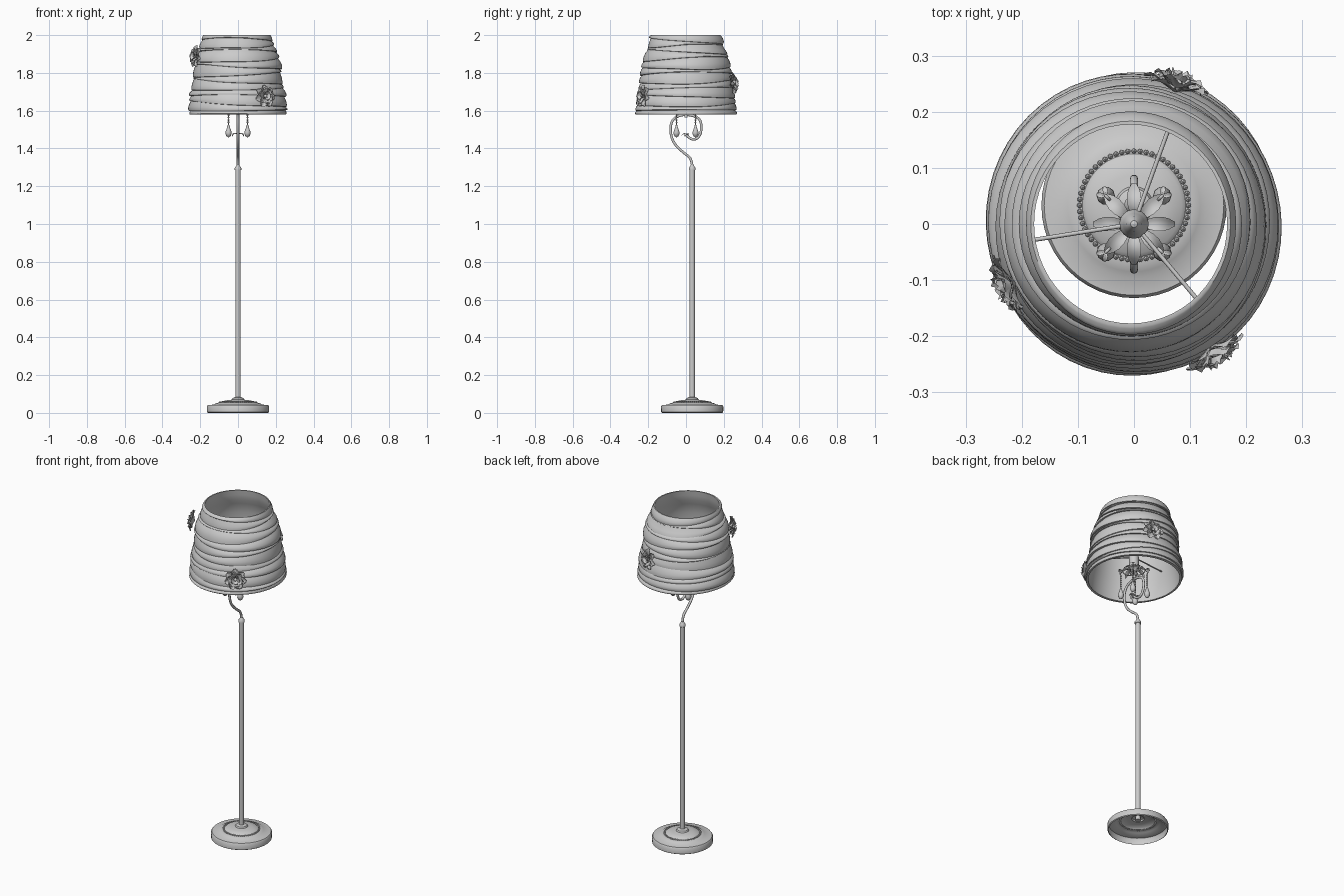
import bpy, bmesh, math, random
from math import sin, cos, pi
from mathutils import Matrix, Vector

if "Cube" in bpy.data.objects:
    bpy.data.objects.remove(bpy.data.objects["Cube"])

random.seed(4)
BASE_Y = 0.033


def finish(bm, name, angle=40):
    bmesh.ops.recalc_face_normals(bm, faces=bm.faces)
    me = bpy.data.meshes.new(name)
    bm.to_mesh(me)
    bm.free()
    ob = bpy.data.objects.new(name, me)
    bpy.context.collection.objects.link(ob)
    smooth(ob, angle)
    return ob


def smooth(ob, angle=40):
    bpy.ops.object.select_all(action='DESELECT')
    ob.select_set(True)
    bpy.context.view_layer.objects.active = ob
    bpy.ops.object.shade_smooth_by_angle(angle=math.radians(angle))


def skin_rows(bm, rows):
    """Bridge closed rings of points."""
    rings = [[bm.verts.new(p) for p in r] for r in rows]
    n = len(rings[0])
    for a, b in zip(rings, rings[1:]):
        for i in range(n):
            j = (i + 1) % n
            bm.faces.new((a[i], a[j], b[j], b[i]))
    return rings


def lathe(name, profile, x=0, y=0, segs=32):
    bm = bmesh.new()
    skin_rows(bm, [[(x + r * cos(2 * pi * i / segs), y + r * sin(2 * pi * i / segs), z)
                    for i in range(segs)] for r, z in profile])
    return finish(bm, name)


def tube(name, pts, radius):
    cu = bpy.data.curves.new(name, 'CURVE')
    cu.dimensions = '3D'
    cu.bevel_depth, cu.bevel_resolution, cu.use_fill_caps = radius, 3, True
    sp = cu.splines.new('NURBS')
    sp.points.add(len(pts) - 1)
    for p, c in zip(sp.points, pts):
        p.co = (*c, 1)
    sp.use_endpoint_u, sp.order_u, sp.resolution_u = True, 3, 6
    ob = bpy.data.objects.new(name, cu)
    bpy.context.collection.objects.link(ob)
    bpy.ops.object.select_all(action='DESELECT')
    ob.select_set(True)
    bpy.context.view_layer.objects.active = ob
    bpy.ops.object.convert(target='MESH')
    smooth(bpy.context.object)


def leaf(bm, mat, path, width, cup=0.3, ruffle=0.0):
    """Leaf or petal blade following (out, up) points, widest past the middle."""
    grid, n = [], len(path) - 1
    for k, (o, u) in enumerate(path):
        w = width * (0.12 + 0.88 * sin(pi * (0.04 + 0.9 * k / n) ** 1.1))
        row = []
        for s in (-1, -0.5, 0, 0.5, 1):
            wave = ruffle * sin(s * 5 + k) * k / n
            row.append(bm.verts.new(mat @ Vector((o, s * w, u + cup * w * s * s + wave))))
        grid.append(row)
    for a, b in zip(grid, grid[1:]):
        for i in range(4):
            bm.faces.new((a[i], a[i + 1], b[i + 1], b[i]))


# Hollow stepped base
lathe("base", [(.158, 0), (.164, .004), (.165, .034), (.16, .041), (.128, .044), (.118, .05),
               (.104, .054), (.092, .055), (.085, .062), (.055, .067), (.034, .07),
               (.03, .078), (.018, .083), (.014, .083)], y=BASE_Y, segs=48)

# Beaded ring on the base
bm = bmesh.new()
for i in range(56):
    a = 2 * pi * i / 56
    bmesh.ops.create_icosphere(bm, subdivisions=1, radius=.0052, matrix=Matrix.Translation(
        (.097 * cos(a), BASE_Y + .097 * sin(a), .056)))
finish(bm, "base_bead_ring")

# Pole with top collar
lathe("pole", [(.0, .06), (.0145, .06), (.0145, 1.285), (.0175, 1.287), (.0175, 1.297),
               (.012, 1.305), (.007, 1.315), (0, 1.315)], y=BASE_Y, segs=24)

# Scrolled neck, and stem carrying the socket
neck = [(.033, 1.3), (.032, 1.345), (-.01, 1.375), (-.06, 1.42), (-.083, 1.475), (-.08, 1.545),
        (-.035, 1.578), (.03, 1.578), (.078, 1.555), (.083, 1.495), (.065, 1.452),
        (.025, 1.445), (.0, 1.472)]
tube("scroll_neck", [(0, y, z) for y, z in neck], .007)
lathe("socket", [(0, 1.565), (.009, 1.565), (.009, 1.60), (.022, 1.612), (.012, 1.625), (.018, 1.64),
                 (.026, 1.65), (.026, 1.715), (.022, 1.725), (.019, 1.735), (.014, 1.76),
                 (.006, 1.775), (0, 1.777)], segs=24)

# Small leaf pair at the scroll tip
bm = bmesh.new()
for a in (-2.6, -1.57, -.55):
    leaf(bm, Matrix.Translation((0, .012, 1.468)) @ Matrix.Rotation(a, 4, 'Z'),
         [(0, 0), (.01, .008), (.02, .01), (.03, .006), (.036, -.004)], .012)
finish(bm, "scroll_tip_leaves")

# Leaf rosette below the socket
bm = bmesh.new()
for i in range(8):
    leaf(bm, Matrix.Translation((0, 0, 1.625)) @ Matrix.Rotation(i * pi / 4, 4, 'Z'),
         [(.01, 0), (.022, .012), (.036, .018), (.05, .015), (.062, .006), (.073, -.01)], .013)
finish(bm, "leaf_rosette")

# Four curled arms with strung crystal drops
for k in range(4):
    a = pi / 4 + k * pi / 2
    c, s = cos(a), sin(a)
    tube("crystal_arm", [(r * c, r * s, z) for r, z in
                         [(.01, 1.605), (.03, 1.60), (.055, 1.615), (.065, 1.64), (.076, 1.635),
                          (.076, 1.612), (.07, 1.606)]], .0028)
    bm = bmesh.new()
    for d in (-.6, .6):
        leaf(bm, Matrix.Translation((.07 * c, .07 * s, 1.637)) @ Matrix.Rotation(a + d, 4, 'Z'),
             [(0, 0), (.007, .003), (.013, .001), (.018, -.005)], .005)
    finish(bm, "crystal_arm_leaves")
    prof = [(0, 1.607)]
    for b in range(6):
        z = 1.607 - b * .0125
        prof += [(.004, z - .003), (.0052, z - .006), (.004, z - .009), (.0012, z - .0125)]
    prof += [(.004, 1.525), (.009, 1.507), (.016, 1.488), (.0165, 1.477), (.011, 1.465), (0, 1.458)]
    lathe("crystal_drop", prof, .071 * c, .071 * s, 10)

# Three spokes holding the shade
for deg in (70, 189, -50):
    a = math.radians(deg)
    tube("shade_spoke", [(r * cos(a), r * sin(a), z) for r, z in
                         [(.01, 1.715), (.12, 1.72), (.228, 1.725)]], .0038)

# Draped shade: overlapping tilted fabric bands outside, smooth lining inside
CURVE = [(1.58, .25), (1.61, .252), (1.66, .248), (1.75, .232), (1.85, .220), (1.9, .208),
         (1.93, .191), (1.96, .184), (2.0, .178)]


def shade_radius(z):
    for (z0, r0), (z1, r1) in zip(CURVE, CURVE[1:]):
        if z <= z1:
            return r0 + (r1 - r0) * (z - z0) / (z1 - z0)
    return CURVE[-1][1]


def shade_point(a, z, d):
    r = shade_radius(z) + d
    return ((r * cos(a)) - .006 * (z - 1.58) / .42, r * sin(a) * 1.03, z)


SEGS = 56
ANG = [2 * pi * i / SEGS for i in range(SEGS)]
levels = [1.58, 1.60, 1.635, 1.675, 1.715, 1.755, 1.79, 1.83, 1.87, 1.91, 1.94, 1.97, 2.0]
tilts = [(random.uniform(.007, .016), random.uniform(0, 2 * pi), random.uniform(0, .003)) for _ in levels]
tilts[0] = tilts[-1] = (0, 0, 0)
tilts[1] = (.003, 1, 0)


def edge(k, a):
    amp, ph, rip = tilts[k]
    return levels[k] + amp * sin(a + ph) + rip * sin(3 * a + 2 * ph)


rows = []
for k in range(len(levels) - 1):
    ph = random.uniform(0, 2 * pi)
    depth = random.uniform(.007, .012)
    for s, d in ((0, 0), (.03, .75), (.22, 1), (.45, .95), (.7, .65), (.9, .25)):
        rows.append([shade_point(a, edge(k, a) + s * (edge(k + 1, a) - edge(k, a)),
                                 d * depth * (1 + .35 * sin(2 * a + ph))) for a in ANG])
rows.append([shade_point(a, 2.0, 0) for a in ANG])
for i in range(15):
    z = 2.0 - .42 * i / 14
    rows.append([shade_point(a, z, -.006) for a in ANG])
rows.append(rows[0])
bm = bmesh.new()
skin_rows(bm, rows)
bmesh.ops.remove_doubles(bm, verts=bm.verts, dist=1e-6)
finish(bm, "draped_shade", 45)

# Fabric flowers pinned to the shade
for x, y, z in ((.136, -.216, 1.675), (-.212, -.103, 1.885), (.072, .236, 1.745)):
    out = Vector((x, y, .03)).normalized()
    frame = Matrix.Translation((x, y, z)) @ out.to_track_quat('Z', 'Y').to_matrix().to_4x4()
    bm = bmesh.new()
    for count, length, lift, width in ((7, .06, .012, .022), (6, .045, .022, .018), (5, .026, .03, .012)):
        for i in range(count):
            m = frame @ Matrix.Rotation(2 * pi * i / count + count, 4, 'Z')
            leaf(bm, m, [(.002, 0), (length * .3, lift * .5), (length * .55, lift * .9),
                         (length * .8, lift * 1.15), (length, lift)], width, .35, .003)
    bmesh.ops.create_icosphere(bm, subdivisions=2, radius=.009,
                               matrix=frame @ Matrix.Translation((0, 0, .018)))
    finish(bm, "shade_flower")
